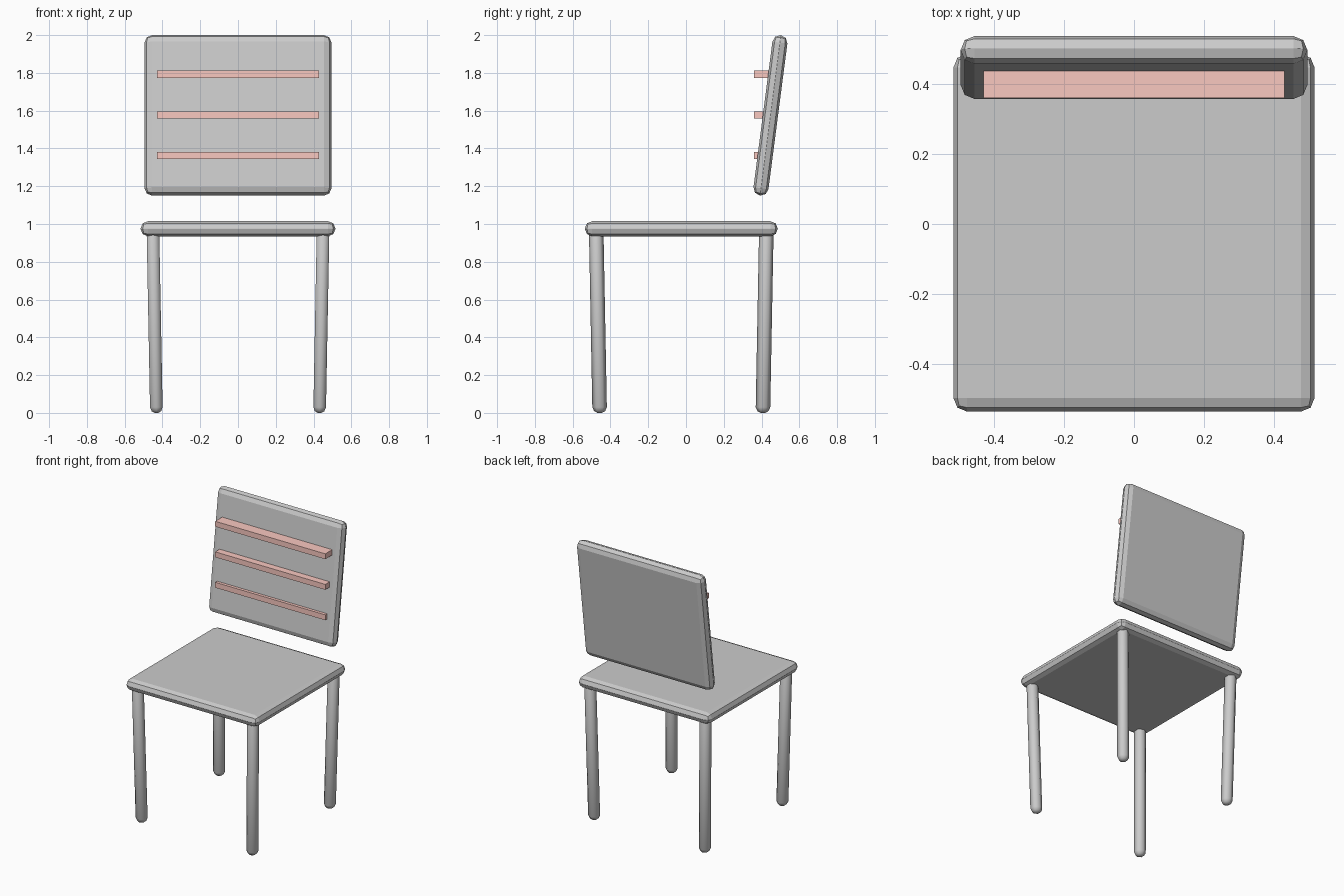
import bpy, bmesh, math
from mathutils import Matrix

if "Cube" in bpy.data.objects:
    bpy.data.objects.remove(bpy.data.objects["Cube"])


def make_object(name, bm, location=(0, 0, 0), smooth=False):
    bmesh.ops.recalc_face_normals(bm, faces=bm.faces)
    for f in bm.faces:
        f.smooth = smooth
    mesh = bpy.data.meshes.new(name)
    bm.to_mesh(mesh)
    bm.free()
    obj = bpy.data.objects.new(name, mesh)
    obj.location = location
    bpy.context.collection.objects.link(obj)
    return obj


def box(name, size, location, bevel=0.0, tilt=0.0):
    bm = bmesh.new()
    bmesh.ops.create_cube(bm, size=1, matrix=Matrix.Diagonal((*size, 1)))
    obj = make_object(name, bm, location)
    obj.rotation_euler.x = tilt
    if bevel:
        mod = obj.modifiers.new("rounded_edges", 'BEVEL')
        mod.width = bevel
        mod.segments = 2
    return obj


CENTRE_Y = -0.025  # seat and legs share this centre line


# Six-sided leg with rounded ends, splayed towards the top
def leg(name, sx, sy, radius=0.0385, sides=6):
    bm = bmesh.new()
    rings = []
    for z, scale in ((0, 0.3), (0.009, 0.75), (0.03, 1), (0.94, 1), (0.961, 0.75), (0.97, 0.3)):
        spread = 0.432 + 0.019 * z
        ring = []
        for i in range(sides):
            a = math.pi / 2 + 2 * math.pi * i / sides
            ring.append(bm.verts.new((sx * spread + radius * scale * math.cos(a),
                                      CENTRE_Y + sy * spread + radius * scale * math.sin(a), z)))
        rings.append(ring)
    for lo, hi in zip(rings, rings[1:]):
        for i in range(sides):
            j = (i + 1) % sides
            bm.faces.new((lo[i], lo[j], hi[j], hi[i]))
    bm.faces.new(rings[0])
    bm.faces.new(rings[-1])
    return make_object(name, bm, smooth=True)


for sx, side in ((-1, "left"), (1, "right")):
    for sy, end in ((-1, "front"), (1, "rear")):
        leg(f"{end}_{side}_leg", sx, sy)

# Seat and leaning backrest panels
box("seat", (1.032, 1.022, 0.08), (0, CENTRE_Y, 0.975), bevel=0.0395)
box("backrest", (0.99, 0.08, 0.856), (0, 0.447, 1.575), bevel=0.0395, tilt=-math.radians(7.4))

# Coloured slats across the backrest
pink = bpy.data.materials.new("slat_pink")
pink.diffuse_color = (0.95, 0.58, 0.53, 1)
pink.use_nodes = True
pink.node_tree.nodes["Principled BSDF"].inputs["Base Color"].default_value = pink.diffuse_color
for n, z in enumerate((1.362, 1.577, 1.793), 1):
    slat = box(f"back_slat_{n}", (0.86, 0.08, 0.038), (0, 0.4, z))
    slat.data.materials.append(pink)
